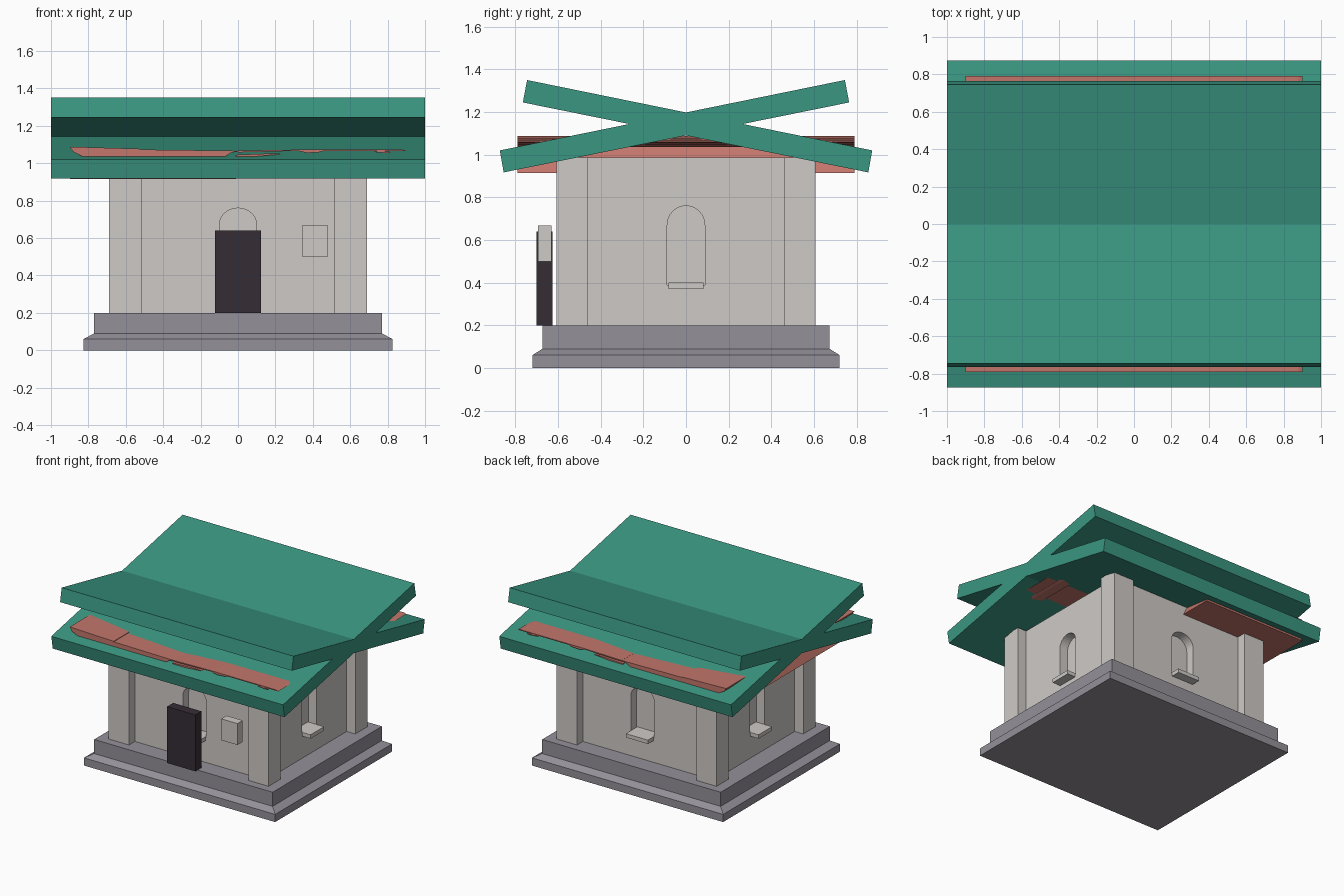
import bpy, bmesh, math

if "Cube" in bpy.data.objects:
    bpy.data.objects.remove(bpy.data.objects["Cube"])


def material(name, rgb):
    m = bpy.data.materials.new(name)
    m.use_nodes = True
    m.diffuse_color = (*rgb, 1)
    m.node_tree.nodes["Principled BSDF"].inputs["Base Color"].default_value = (*rgb, 1)
    return m


GREEN = material("roof green", (0.042, 0.305, 0.22))
WALL = material("wall plaster", (0.62, 0.59, 0.565))
STONE = material("base stone", (0.30, 0.28, 0.32))
TIMBER = material("red timber", (0.54, 0.18, 0.145))
DARK = material("door dark", (0.036, 0.027, 0.036))


def make(name, bm, mat):
    bmesh.ops.recalc_face_normals(bm, faces=bm.faces)
    me = bpy.data.meshes.new(name)
    bm.to_mesh(me)
    bm.free()
    me.materials.append(mat)
    ob = bpy.data.objects.new(name, me)
    bpy.context.scene.collection.objects.link(ob)
    return ob


def prism(name, pts, axis, lo, hi, mat):
    """Extrude a 2D profile (horizontal, z) along the x or y axis."""
    bm = bmesh.new()
    place = (lambda h, z, d: (d, h, z)) if axis == "x" else (lambda h, z, d: (h, d, z))
    a = [bm.verts.new(place(h, z, lo)) for h, z in pts]
    b = [bm.verts.new(place(h, z, hi)) for h, z in pts]
    bm.faces.new(a)
    bm.faces.new(b)
    for i in range(len(pts)):
        j = (i + 1) % len(pts)
        bm.faces.new((a[i], a[j], b[j], b[i]))
    return make(name, bm, mat)


def box(name, x, y, z, mat):
    return prism(name, [(x[0], z[0]), (x[1], z[0]), (x[1], z[1]), (x[0], z[1])], "y", *y, mat)


# Stepped base with a sloped shoulder
bm = bmesh.new()
rings = []
for hx, hy, z in [(0.825, 0.72, 0), (0.825, 0.72, 0.06), (0.77, 0.673, 0.09), (0.77, 0.673, 0.2)]:
    rings.append([bm.verts.new((sx * hx, sy * hy, z))
                  for sx, sy in [(-1, -1), (1, -1), (1, 1), (-1, 1)]])
for r, s in zip(rings, rings[1:]):
    for i in range(4):
        j = (i + 1) % 4
        bm.faces.new((r[i], r[j], s[j], s[i]))
bm.faces.new(rings[0])
bm.faces.new(rings[-1])
make("stone_base", bm, STONE)

# Wall block and corner pillars
WX, WY, TOP = 0.615, 0.535, 0.987
walls = box("walls", (-WX, WX), (-WY, WY), (0.2, TOP), WALL)
for sx in (-1, 1):
    for sy in (-1, 1):
        box("corner_pillar", sorted((sx * 0.515, sx * 0.69)),
            sorted((sy * 0.46, sy * 0.608)), (0.2, TOP), WALL)


# Arched window niches cut in each wall, each with a sill
def arch(half):
    pts = [(-half, 0.39), (half, 0.39)]
    for i in range(17):
        t = math.pi * i / 16
        pts.append((half * math.cos(t), 0.67 + 0.09 * math.sin(t)))
    return pts


for axis, face, half in (("x", WX, 0.088), ("y", WY, 0.1)):
    for side in (-1, 1):
        cutter = prism("window_cutter", arch(half), axis,
                       *sorted((side * (face - 0.07), side * (face + 0.1))), WALL)
        mod = walls.modifiers.new("window", "BOOLEAN")
        mod.operation = "DIFFERENCE"
        mod.solver = "EXACT"
        mod.object = cutter
        bpy.context.view_layer.objects.active = walls
        bpy.ops.object.modifier_apply(modifier=mod.name)
        bpy.data.objects.remove(cutter)
        across = (-half + 0.005, half - 0.005)
        out = sorted((side * (face - 0.07), side * (face + 0.07)))
        if axis == "x":
            box("window_sill", out, across, (0.37, 0.4), WALL)
        else:
            box("window_sill", across, out, (0.37, 0.4), WALL)

# Door leaf and notice box standing in front of the wall
box("door", (-0.122, 0.122), (-0.7, -0.625), (0.2, 0.64), DARK)
box("notice_box", (0.342, 0.482), (-0.695, -0.63), (0.5, 0.667), WALL)

# Two crossing roof slabs
slab = [(-0.873, 1.02), (-0.855, 0.917), (0.765, 1.245), (0.745, 1.35)]
for s in (-1, 1):
    prism("roof_slab", [(s * y, z) for y, z in slab], "x", -1, 1, GREEN)

# Timber carried under the roof: a heavy block and slim rails
D = 0.79
block = [(-0.9, 0.915), (-0.01, 0.915), (-0.07, 1.035), (-0.04, 1.055), (0.02, 1.066),
         (-0.52, 1.073), (-0.52, 1.077), (-0.9, 1.088), (-0.88, 1.06), (-0.83, 1.035)]
prism("timber_block", block, "y", -D, D, TIMBER)
rail = [(0, 1.058), (0.32, 1.066), (0.37, 1.055), (0.43, 1.058), (0.46, 1.066),
        (0.9, 1.066), (0.88, 1.073), (0.34, 1.073), (0, 1.067)]
prism("upper_rail", rail, "y", -D, D, TIMBER)
prism("lower_rail", [(-0.01, 1.037), (0.09, 1.036), (0.24, 1.049), (0.2, 1.053), (-0.01, 1.045)],
      "y", -D, D, TIMBER)
prism("end_rail", [(0.72, 1.06), (0.8, 1.054), (0.82, 1.06), (0.76, 1.067)], "y", -D, D, TIMBER)
